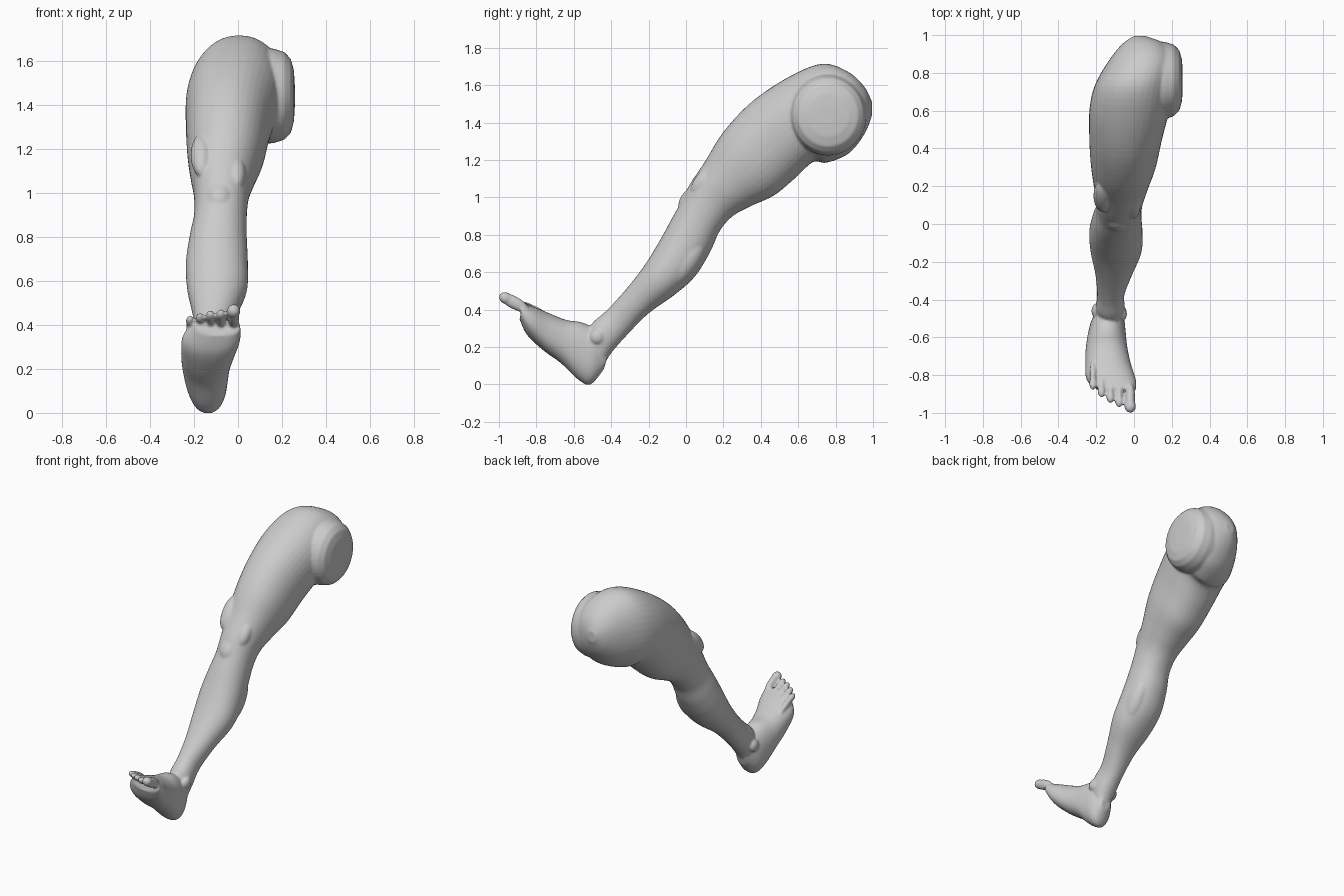
import bpy
import bmesh
from math import cos, sin, pi, radians
from mathutils import Matrix, Vector

old_cube = bpy.data.objects.get("Cube")
if old_cube:
    bpy.data.objects.remove(old_cube, do_unlink=True)

SIDES = 40
STEPS = 5


def catmull(a, b, c, d, t):
    """Smooth value between b and c."""
    return 0.5 * (2 * b + (c - a) * t + (2 * a - 5 * b + 4 * c - d) * t * t
                  + (3 * b - a - 3 * c + d) * t ** 3)


def smooth_sections(sections):
    """Insert curved in-between sections."""
    rows = [Vector(s) for s in sections]
    padded = [rows[0]] + rows + [rows[-1]]
    result = []
    for i in range(len(rows) - 1):
        for step in range(STEPS):
            result.append(catmull(*padded[i:i + 4], step / STEPS))
    return result + [rows[-1]]


def loft(bm, sections, squareness=1.0):
    """Skin ovals given as front y, z, back y, z, right x, left x."""
    rings = []
    for fy, fz, by, bz, x0, x1 in smooth_sections(sections):
        front = Vector((0, fy, fz))
        back = Vector((0, by, bz))
        centre = (front + back) / 2 + Vector(((x0 + x1) / 2, 0, 0))
        up = (front - back) / 2
        side = Vector(((x1 - x0) / 2, 0, 0))
        ring = []
        for k in range(SIDES):
            c, s = cos(2 * pi * k / SIDES), sin(2 * pi * k / SIDES)
            c = abs(c) ** squareness * (1 if c > 0 else -1)
            s = abs(s) ** squareness * (1 if s > 0 else -1)
            ring.append(bm.verts.new(centre + side * c + up * s))
        rings.append(ring)
    skin(bm, rings)


def skin(bm, rings):
    """Bridge neighbouring rings and close both ends."""
    faces = [bm.faces.new(rings[0]), bm.faces.new(rings[-1][::-1])]
    for a, b in zip(rings, rings[1:]):
        for k in range(SIDES):
            n = (k + 1) % SIDES
            faces.append(bm.faces.new((a[k], b[k], b[n], a[n])))
    bmesh.ops.recalc_face_normals(bm, faces=faces)


def ellipsoid(bm, centre, radii, tilt=0):
    """Muscle, bone or toe bulge, tilted about the x axis."""
    matrix = (Matrix.Translation(centre) @ Matrix.Rotation(radians(tilt), 4, "X")
              @ Matrix.Diagonal((*radii, 1)))
    bmesh.ops.create_uvsphere(bm, u_segments=24, v_segments=16, radius=1, matrix=matrix)


bm = bmesh.new()

# Shin, knee, thigh and rounded hip
loft(bm, [
    (-.52, .30, -.43, .12, -.19, -.06),
    (-.49, .34, -.39, .18, -.20, -.05),
    (-.42, .40, -.31, .27, -.195, -.05),
    (-.32, .51, -.20, .38, -.205, -.01),
    (-.22, .64, -.06, .48, -.23, .04),
    (-.14, .77, .05, .58, -.237, .045),
    (-.08, .88, .13, .71, -.22, .04),
    (-.03, .97, .18, .82, -.20, .04),
    (.02, 1.07, .25, .90, -.20, .05),
    (.10, 1.19, .35, .955, -.215, .08),
    (.20, 1.35, .47, 1.01, -.23, .12),
    (.35, 1.51, .58, 1.10, -.237, .15),
    (.55, 1.645, .68, 1.19, -.235, .19),
    (.73, 1.715, .75, 1.185, -.205, .21),
    (.87, 1.67, .87, 1.235, -.13, .22),
    (.955, 1.59, .955, 1.34, -.06, .16),
    (.995, 1.51, .995, 1.44, 0, .06),
], 0.93)

# Heel, arch and ball of the foot
loft(bm, [
    (-.41, .18, -.44, .08, -.16, -.09),
    (-.47, .28, -.51, .00, -.215, -.055),
    (-.55, .33, -.575, .025, -.24, -.045),
    (-.64, .345, -.67, .115, -.255, -.035),
    (-.73, .38, -.76, .18, -.258, -.015),
    (-.80, .41, -.85, .265, -.25, .010),
    (-.87, .435, -.89, .35, -.19, .012),
], 0.9)

# Cut end of the hip, a rounded stump facing the inner side
rings = []
for x, radius in ((.04, .21), (.16, .205), (.21, .19), (.24, .16), (.254, .11), (.258, .05)):
    rings.append([bm.verts.new((x, .76 + radius * cos(2 * pi * k / SIDES),
                                1.44 + radius * 1.05 * sin(2 * pi * k / SIDES)))
                  for k in range(SIDES)])
skin(bm, rings)

# Toes: a slim phalanx and a round tip, from big to little
for x, tip, z, size in ((-.02, -.995, .468, .031), (-.078, -.968, .45, .022),
                        (-.125, -.945, .445, .022), (-.172, -.915, .435, .021),
                        (-.217, -.875, .422, .021)):
    ellipsoid(bm, (x, tip + .075, z - .03), (size * .85, .09, size * 1.1), -28)
    ellipsoid(bm, (x, tip + .03, z - .006), (size, .036, size), -28)

# Kneecap, thigh and calf muscles, ankle bones
ellipsoid(bm, (-.085, .02, .985), (.06, .05, .08), -35)
ellipsoid(bm, (-.01, .10, 1.09), (.045, .05, .10), -40)
ellipsoid(bm, (-.165, .15, 1.17), (.05, .05, .12), -40)
ellipsoid(bm, (-.02, .00, .66), (.062, .07, .16), -35)
ellipsoid(bm, (-.062, -.475, .255), (.025, .04, .04))
ellipsoid(bm, (-.20, -.46, .225), (.025, .04, .04))

mesh = bpy.data.meshes.new("leg")
bm.to_mesh(mesh)
bm.free()
leg = bpy.data.objects.new("leg", mesh)
bpy.context.collection.objects.link(leg)

# Fuse the overlapping parts into one smooth skin
remesh = leg.modifiers.new("fuse", "REMESH")
remesh.mode = "VOXEL"
remesh.voxel_size = 0.007
remesh.use_smooth_shade = True
soften = leg.modifiers.new("soften", "SMOOTH")
soften.factor = 0.5
soften.iterations = 7

# Plain grey clay
clay = bpy.data.materials.new("grey clay")
clay.use_nodes = True
clay.diffuse_color = (0.6, 0.6, 0.6, 1)
clay.node_tree.nodes["Principled BSDF"].inputs["Base Color"].default_value = (0.6, 0.6, 0.6, 1)
mesh.materials.append(clay)
